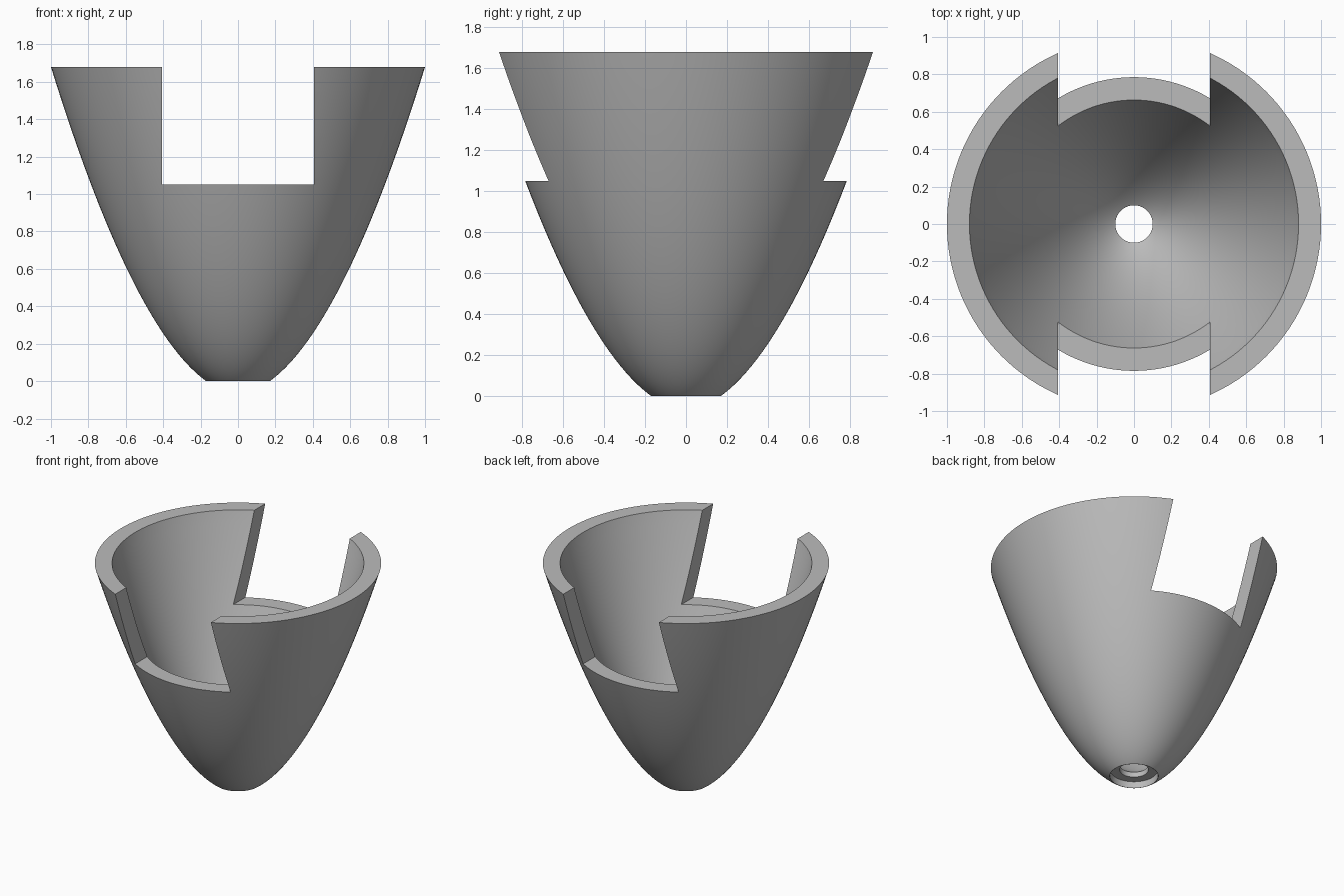
import bpy, bmesh, math

HEIGHT, WALL, POWER, SEGMENTS, STEPS = 1.68, 0.114, 1 / 1.85, 128, 40

cube = bpy.data.objects.get("Cube")
if cube:
    bpy.data.objects.remove(cube, do_unlink=True)

# Plain grey finish
grey = bpy.data.materials.new("plain grey")
grey.use_nodes = True
colour = (0.5, 0.5, 0.5, 1)
grey.diffuse_color = colour
grey.node_tree.nodes["Principled BSDF"].inputs["Base Color"].default_value = colour


def link(name, bm):
    mesh = bpy.data.meshes.new(name)
    bm.to_mesh(mesh)
    bm.free()
    obj = bpy.data.objects.new(name, mesh)
    bpy.context.collection.objects.link(obj)
    mesh.materials.append(grey)
    return obj


def outer(z):
    """Radius and slope of the bullet-shaped outside at height z."""
    base = 0.0377 + 0.573 * z
    return base ** POWER, POWER * 0.573 * base ** (POWER - 1)


def inner(z):
    """Point on the inside wall, offset square to the outside."""
    r, slope = outer(z)
    length = math.hypot(1, slope)
    return r - WALL / length, z + WALL * slope / length


# Closed wall section: outside, rim, inside, shaft hole, base recess
heights = [HEIGHT * (i / STEPS) ** 1.5 for i in range(STEPS + 1)]
outside = [(outer(z)[0], z) for z in heights]
inside = [p for p in map(inner, heights) if p[1] < HEIGHT - 0.01 and p[0] > 0.102]
section = outside + [(0.88, HEIGHT)] + inside[::-1]
section += [(0.1, 0.09), (0.1, 0.05), (0.166, 0.05), (0.168, 0)]

# Revolve the section into the shell
bm = bmesh.new()
rings = []
for i in range(SEGMENTS):
    a = math.tau * i / SEGMENTS
    rings.append([bm.verts.new((r * math.cos(a), r * math.sin(a), z)) for r, z in section])
for i, ring in enumerate(rings):
    after = rings[(i + 1) % SEGMENTS]
    for j in range(len(section)):
        k = (j + 1) % len(section)
        bm.faces.new((ring[j], after[j], after[k], ring[k]))
bmesh.ops.recalc_face_normals(bm, faces=bm.faces)
shell = link("cone_shell", bm)

# Square notches through the front and back of the rim
bm = bmesh.new()
bmesh.ops.create_cube(bm, size=1)
bmesh.ops.scale(bm, vec=(0.815, 3, 1), verts=bm.verts)
bmesh.ops.translate(bm, vec=(0, 0, 1.05 + 0.5), verts=bm.verts)
cutter = link("notch_cutter", bm)
cutter.hide_render = True

cut = shell.modifiers.new("notches", "BOOLEAN")
cut.operation = "DIFFERENCE"
cut.solver = "EXACT"
cut.object = cutter

bpy.ops.object.select_all(action="DESELECT")
shell.select_set(True)
bpy.context.view_layer.objects.active = shell
bpy.ops.object.modifier_apply(modifier=cut.name)
bpy.data.objects.remove(cutter, do_unlink=True)
bpy.ops.object.shade_smooth_by_angle(angle=math.radians(30))
